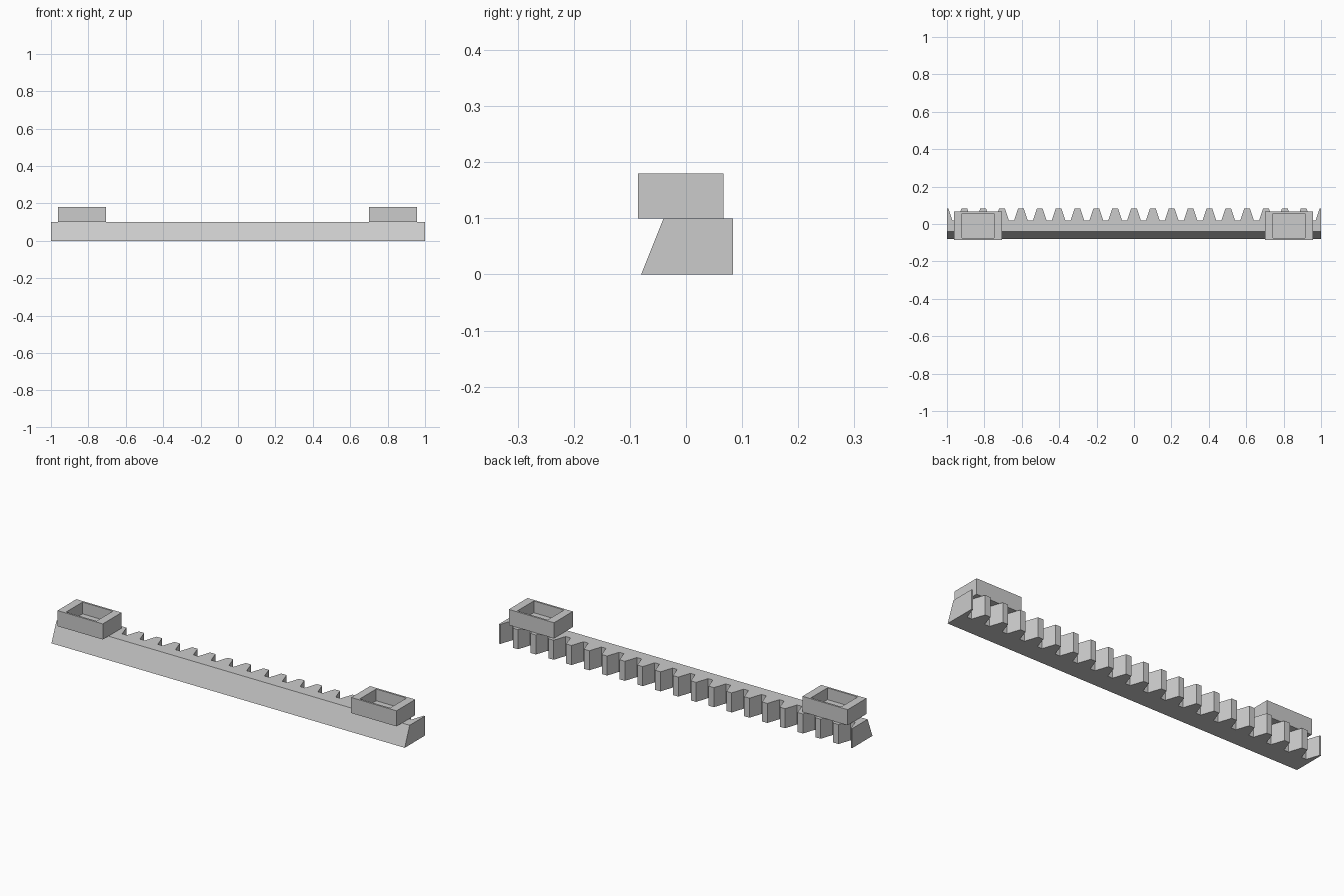
import bpy
import bmesh

if "Cube" in bpy.data.objects:
    bpy.data.objects.remove(bpy.data.objects["Cube"], do_unlink=True)

grey = bpy.data.materials.new("light grey")
grey.use_nodes = True
grey.diffuse_color = (0.6, 0.6, 0.6, 1)
grey.node_tree.nodes["Principled BSDF"].inputs["Base Color"].default_value = grey.diffuse_color


def loft(name, rings):
    """Join matching rings of points with quads and cap both ends."""
    bm = bmesh.new()
    loops = [[bm.verts.new(p) for p in ring] for ring in rings]
    n = len(loops[0])
    for low, high in zip(loops, loops[1:]):
        for i in range(n):
            j = (i + 1) % n
            bm.faces.new((low[i], low[j], high[j], high[i]))
    bm.faces.new(loops[0][::-1])
    bm.faces.new(loops[-1])
    bmesh.ops.recalc_face_normals(bm, faces=bm.faces)
    mesh = bpy.data.meshes.new(name)
    bm.to_mesh(mesh)
    bm.free()
    mesh.materials.append(grey)
    obj = bpy.data.objects.new(name, mesh)
    bpy.context.collection.objects.link(obj)
    return obj


# Toothed bar: trapezoid teeth along the back, sloping front face
PITCH, TIP_HALF, ROOT_HALF = 0.1008, 0.015, 0.037
ROOT_Y, TIP_Y, HEIGHT = 0.018, 0.084, 0.1
teeth = []
for i in range(10, -11, -1):
    for dx, y in ((ROOT_HALF, ROOT_Y), (TIP_HALF, TIP_Y), (-TIP_HALF, TIP_Y), (-ROOT_HALF, ROOT_Y)):
        teeth.append((max(-1, min(1, i * PITCH + dx)), y))


def bar_ring(front_y, z):
    return [(x, y, z) for x, y in [(-1, front_y), (1, front_y)] + teeth]


loft("toothed_bar", [bar_ring(-0.08, 0), bar_ring(-0.04, HEIGHT)])


# Open trays on top of the bar ends
def tray_ring(cx, half_x, half_y, z):
    cy = -0.0095
    return [(cx + sx * half_x, cy + sy * half_y, z)
            for sx, sy in ((-1, -1), (1, -1), (1, 1), (-1, 1))]


for name, cx in (("right_tray", -0.834), ("left_tray", 0.829)):
    loft(name, [tray_ring(cx, 0.128, 0.076, HEIGHT),
                tray_ring(cx, 0.128, 0.076, 0.18),
                tray_ring(cx, 0.086, 0.066, 0.18),
                tray_ring(cx, 0.086, 0.066, 0.12)])
